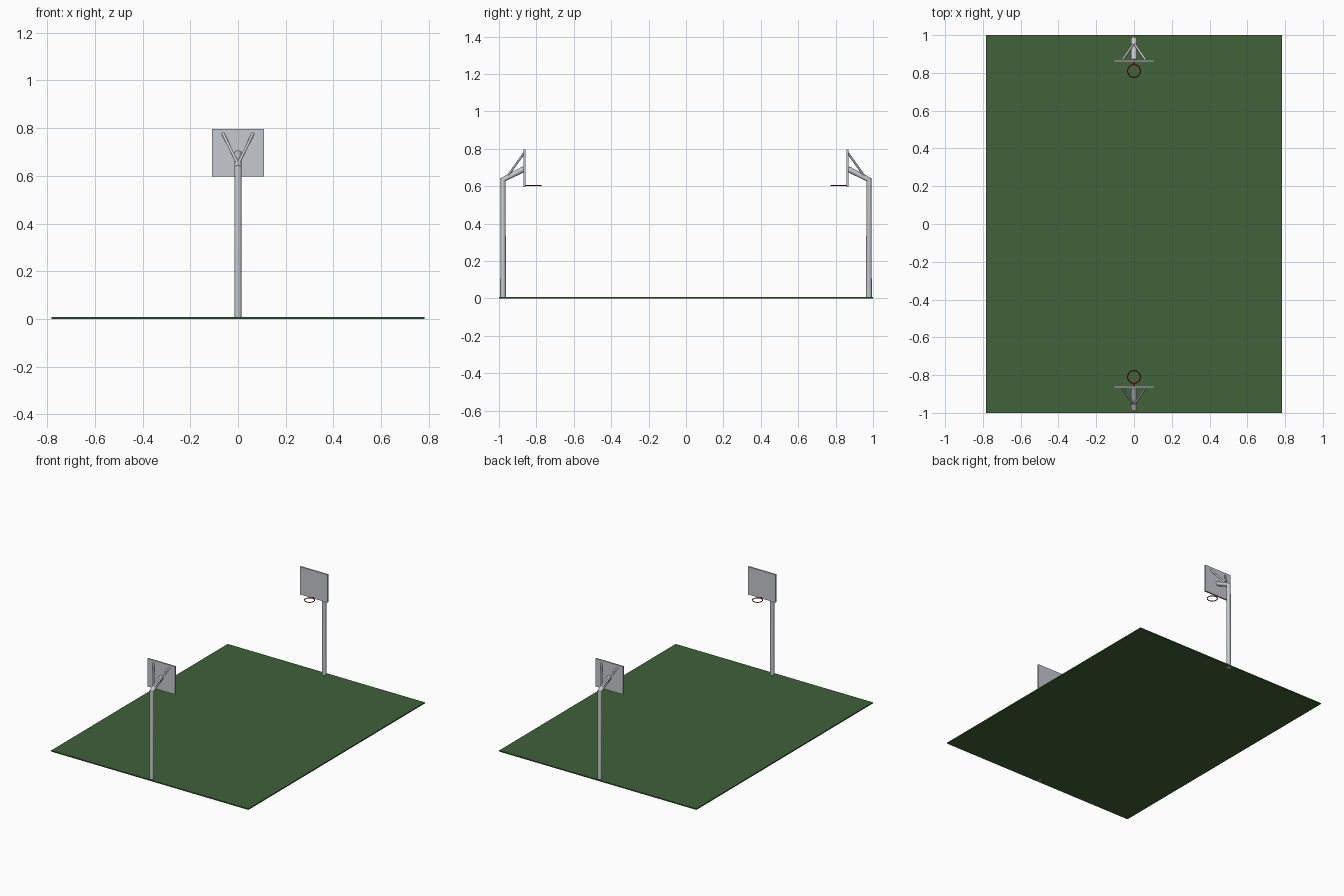
import bpy
import math

if "Cube" in bpy.data.objects:
    bpy.data.objects.remove(bpy.data.objects["Cube"])


def material(name, rgb):
    m = bpy.data.materials.new(name)
    m.diffuse_color = (*rgb, 1)
    m.use_nodes = True
    m.node_tree.nodes["Principled BSDF"].inputs["Base Color"].default_value = m.diffuse_color
    return m


GREEN = material("court green", (0.05, 0.122, 0.04))
STEEL = material("light grey", (0.56, 0.58, 0.61))
RED = material("rim red", (0.45, 0.005, 0.01))


def finish(ob, name, mat, smooth=False):
    ob.name = name
    ob.data.materials.clear()
    ob.data.materials.append(mat)
    if smooth:
        bpy.ops.object.shade_smooth_by_angle(angle=math.radians(35))
    return ob


def box(name, centre, size, mat):
    bpy.ops.mesh.primitive_cube_add(size=1, location=centre)
    ob = bpy.context.object
    ob.scale = size
    bpy.ops.object.transform_apply(location=False, rotation=False, scale=True)
    return finish(ob, name, mat)


def tube(name, points, radius, mat):
    cu = bpy.data.curves.new(name, 'CURVE')
    cu.dimensions = '3D'
    cu.bevel_depth = radius
    cu.bevel_resolution = 6
    cu.use_fill_caps = True
    sp = cu.splines.new('POLY')
    sp.points.add(len(points) - 1)
    for p, co in zip(sp.points, points):
        p.co = (*co, 1)
    ob = bpy.data.objects.new(name, cu)
    bpy.context.collection.objects.link(ob)
    bpy.ops.object.select_all(action='DESELECT')
    ob.select_set(True)
    bpy.context.view_layer.objects.active = ob
    bpy.ops.object.convert(target='MESH')
    return finish(bpy.context.object, name, mat, True)


# Court slab
box("court", (0, 0, 0.004), (1.565, 2, 0.008), GREEN)

# One hoop at each end, facing the middle
for end, s in (("front", -1), ("back", 1)):
    # Bent pole with arm reaching to the board
    tube(end + "_pole", [(0, s * 0.978, 0), (0, s * 0.978, 0.635),
                         (0, s * 0.866, 0.692)], 0.0155, STEEL)
    # Slim braces to the upper corners
    for side, x in (("left", -1), ("right", 1)):
        tube(f"{end}_{side}_brace", [(0, s * 0.958, 0.648),
                                     (x * 0.063, s * 0.866, 0.777)], 0.006, STEEL)
    # Backboard
    box(end + "_backboard", (0, s * 0.863, 0.697), (0.217, 0.011, 0.2), STEEL)
    # Rim and its bracket
    bpy.ops.mesh.primitive_torus_add(location=(0, s * 0.81, 0.604), major_radius=0.034,
                                     minor_radius=0.003, major_segments=40, minor_segments=10)
    finish(bpy.context.object, end + "_rim", RED, True)
    box(end + "_rim_bracket", (0, s * 0.851, 0.604), (0.008, 0.015, 0.005), RED)
